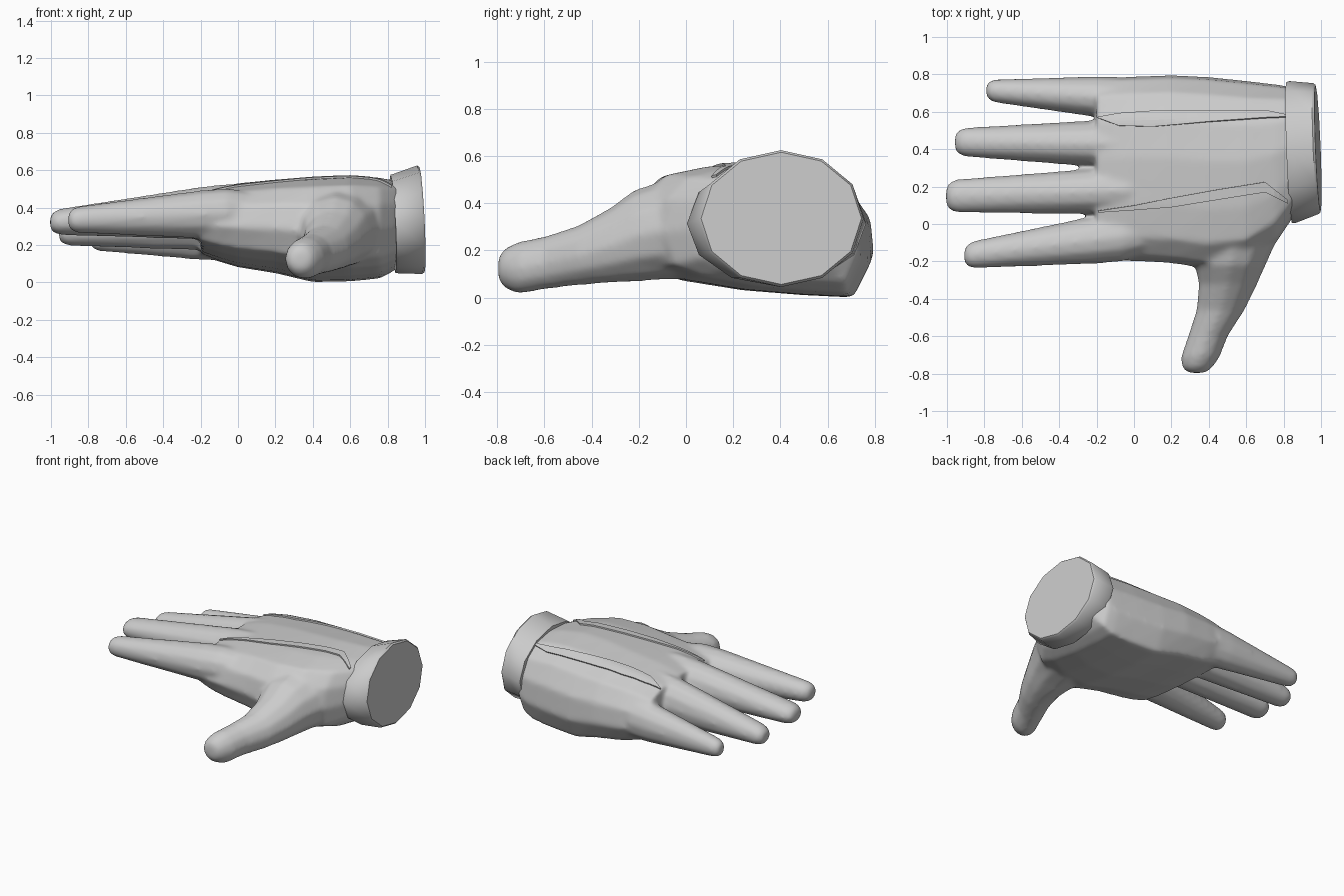
import bpy, bmesh
from math import sin, cos, pi
from mathutils import Vector

if "Cube" in bpy.data.objects:
    bpy.data.objects.remove(bpy.data.objects["Cube"])

grey = bpy.data.materials.new("light grey")
grey.use_nodes = True
grey.diffuse_color = (0.6, 0.6, 0.6, 1)
grey.node_tree.nodes["Principled BSDF"].inputs["Base Color"].default_value = (0.6, 0.6, 0.6, 1)


def add_object(name, bm):
    mesh = bpy.data.meshes.new(name)
    bm.to_mesh(mesh)
    bm.free()
    mesh.materials.append(grey)
    obj = bpy.data.objects.new(name, mesh)
    bpy.context.collection.objects.link(obj)
    return obj


def loft(bm, rings):
    """Closed skin through rings of equal point count."""
    loops = [[bm.verts.new(p) for p in ring] for ring in rings]
    for a, b in zip(loops, loops[1:]):
        for i in range(len(a)):
            j = (i + 1) % len(a)
            bm.faces.new((a[i], a[j], b[j], b[i]))
    bm.faces.new(loops[0][::-1])
    bm.faces.new(loops[-1])
    bmesh.ops.recalc_face_normals(bm, faces=bm.faces)


def ring(center, wide, high, across, sides=12):
    return [Vector(center) + Vector(across) * wide * cos(2 * pi * i / sides)
            + Vector((0, 0, high * sin(2 * pi * i / sides))) for i in range(sides)]


hand = bmesh.new()

# Palm: one cross-section, refitted to each station (x, y low, y high, z low, z high)
section = [(-.21, .28), (-.18, .42), (-.08, .515), (.1, .55), (.35, .565), (.55, .54), (.69, .46),
           (.77, .33), (.785, .17), (.71, .02), (.5, .03), (.25, .05), (0, .09), (-.15, .14)]
stations = [(-.2, -.19, .77, .15, .48), (-.1, -.2, .783, .11, .51), (0, -.2, .79, .08, .53),
            (.2, -.212, .797, .048, .55), (.4, -.24, .787, 0, .565), (.6, -.21, .766, .004, .572),
            (.76, -.1, .747, .02, .56), (.835, .01, .735, .06, .545), (.9, .12, .66, .14, .52)]


def fit(value, low, high, new_low, new_high):
    return new_low + (value - low) / (high - low) * (new_high - new_low)


loft(hand, [[(x, fit(y, -.21, .785, y0, y1), fit(z, .02, .565, z0, z1)) for y, z in section]
            for x, y0, y1, z0, z1 in stations])

# Fingers: tip x, then (centre y, centre z, half width, half height) at root and tip
fingers = [(-.908, (-.083, .363, .13, .13), (-.17, .333, .07, .067)),
           (-1.005, (.175, .37, .123, .142), (.148, .32, .088, .066)),
           (-.957, (.43, .33, .126, .16), (.438, .262, .075, .065)),
           (-.79, (.68, .255, .11, .137), (.714, .23, .059, .06))]
for tip, root, end in fingers:
    rings = []
    for t, size in ((-.4, .7), (-.2, .95), (0, 1), (.5, 1), (.93, 1), (.975, .85), (1, .55)):
        y, z, w, h = [a + (b - a) * t for a, b in zip(root, end)]
        rings.append(ring((-.2 + (tip + .2) * t, y, z), w * size, h * size, (0, 1, 0)))
    loft(hand, rings)

# Thumb with its broad base
thumb = [(.55, .08, .295, .25, .215), (.53, -.1, .285, .23, .21), (.515, -.22, .262, .19, .195),
         (.503, -.32, .222, .158, .16), (.463, -.46, .178, .13, .127), (.395, -.6, .147, .107, .113),
         (.355, -.71, .126, .105, .112), (.338, -.765, .124, .084, .088), (.335, -.796, .124, .05, .05)]
loft(hand, [ring((x, y, z), w, h, (1, 0, 0)) for x, y, z, w, h in thumb])

# Blend palm, fingers and thumb into one skin
glove = add_object("glove_hand", hand)
remesh = glove.modifiers.new("blend", 'REMESH')
remesh.mode = 'VOXEL'
remesh.voxel_size = .014
remesh.use_smooth_shade = True
smooth = glove.modifiers.new("soften", 'SMOOTH')
smooth.factor = .5
smooth.iterations = 12

# Flared cuff with a slanted, slightly bevelled end
bm = bmesh.new()
cuff_rings = []
for x, y, z, w, h in ((.828, .382, .313, .375, .262), (.845, .384, .314, .38, .266),
                      (.972, .403, .335, .35, .29), (.984, .404, .336, .34, .28)):
    cuff_rings.append([p - Vector(((p.z - z) * .05 + (p.y - y) * .04, 0, 0))
                       for p in ring((x, y, z), w, h, (0, 1, 0))])
loft(bm, cuff_rings)
cuff = add_object("cuff", bm)

# Raised tapered strips on the back of the hand, laid onto the skin
strips = {"outer_strip": [(-.19, .565, .57), (-.08, .525, .59), (.1, .52, .602), (.4, .545, .605),
                          (.7, .565, .605), (.82, .57, .58)],
          "inner_strip": [(-.19, .062, .072), (0, .075, .1), (.2, .09, .14), (.45, .13, .185),
                          (.7, .17, .225), (.82, .11, .13)]}
for name, rows in strips.items():
    bm = bmesh.new()
    pairs = [(bm.verts.new((x, a, .8)), bm.verts.new((x, b, .8))) for x, a, b in rows]
    for (a, b), (c, d) in zip(pairs, pairs[1:]):
        bm.faces.new((a, c, d, b))
    bmesh.ops.subdivide_edges(bm, edges=bm.edges, cuts=4, use_grid_fill=True)
    strip = add_object(name, bm)
    wrap = strip.modifiers.new("lay", 'SHRINKWRAP')
    wrap.target = glove
    wrap.wrap_method = 'PROJECT'
    wrap.use_project_z = True
    wrap.use_negative_direction = True
    wrap.use_positive_direction = False
    solid = strip.modifiers.new("thickness", 'SOLIDIFY')
    solid.thickness = .02
    solid.offset = 0

# Smooth shading with a sharp cuff end
bpy.ops.object.select_all(action='DESELECT')
for obj in (glove, cuff):
    obj.select_set(True)
bpy.context.view_layer.objects.active = cuff
bpy.ops.object.shade_smooth_by_angle(angle=.76)
